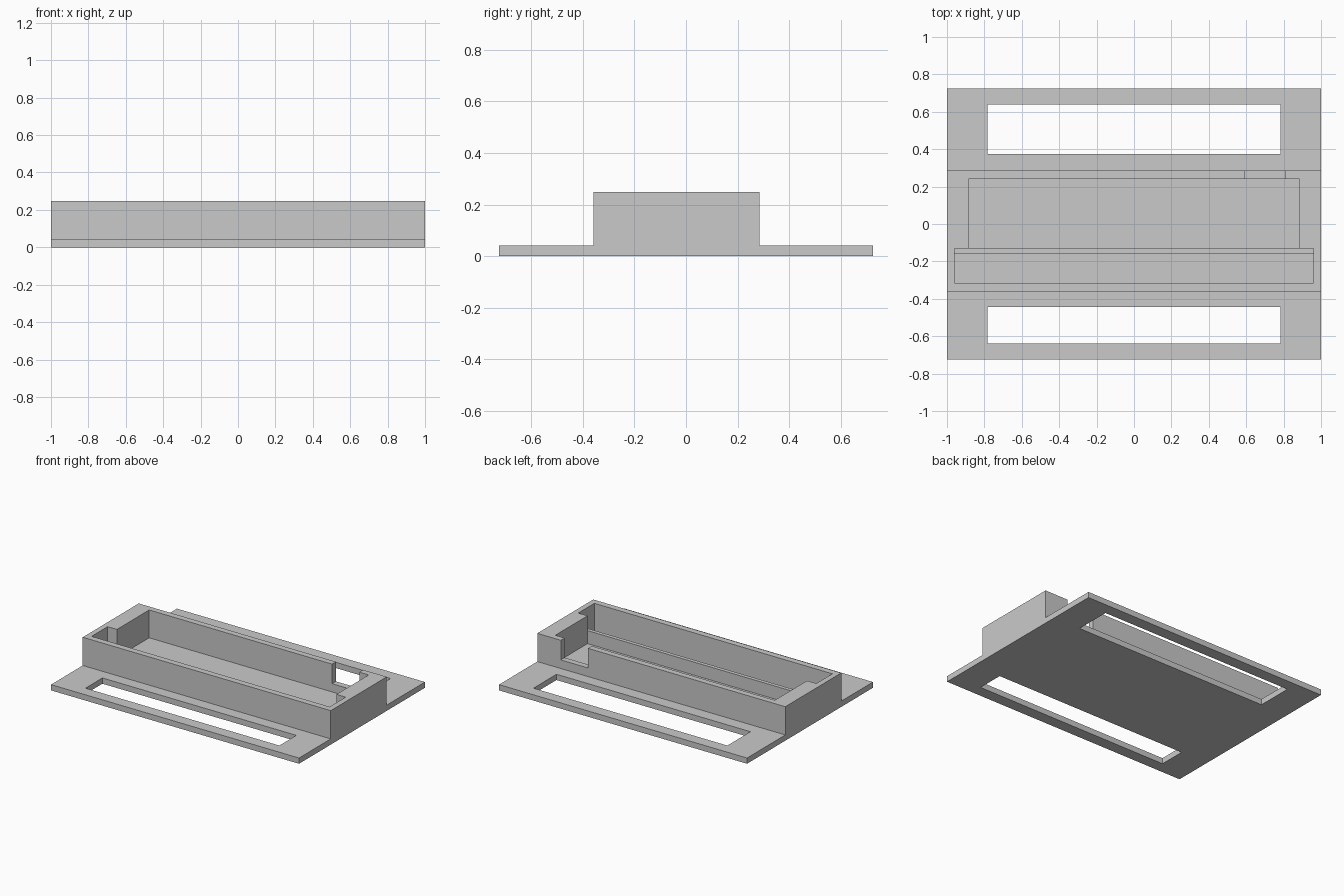
import bpy
import bmesh

cube = bpy.data.objects.get("Cube")
if cube:
    bpy.data.objects.remove(cube, do_unlink=True)

grey = bpy.data.materials.new("plain grey")
grey.use_nodes = True
grey.diffuse_color = (0.59, 0.59, 0.59, 1)
grey.node_tree.nodes["Principled BSDF"].inputs["Base Color"].default_value = (0.59, 0.59, 0.59, 1)


def extrude_profile(name, profile, half_width):
    """Extrude a closed (y, z) outline along x, centred on x = 0."""
    bm = bmesh.new()
    face = bm.faces.new([bm.verts.new((-half_width, y, z)) for y, z in profile])
    moved = bmesh.ops.extrude_face_region(bm, geom=[face])["geom"]
    verts = [v for v in moved if isinstance(v, bmesh.types.BMVert)]
    bmesh.ops.translate(bm, verts=verts, vec=(2 * half_width, 0, 0))
    bmesh.ops.recalc_face_normals(bm, faces=bm.faces)
    mesh = bpy.data.meshes.new(name)
    bm.to_mesh(mesh)
    bm.free()
    mesh.materials.append(grey)
    obj = bpy.data.objects.new(name, mesh)
    bpy.context.collection.objects.link(obj)
    return obj


def cut(target, name, half_width, y0, y1, z0, z1, x=0):
    """Cut a box-shaped opening, then remove the cutter."""
    cutter = extrude_profile(name, [(y0, z0), (y1, z0), (y1, z1), (y0, z1)], half_width)
    cutter.location.x = x
    cutter.hide_render = True
    mod = target.modifiers.new(name, "BOOLEAN")
    mod.operation = "DIFFERENCE"
    mod.solver = "EXACT"
    mod.object = cutter
    bpy.context.view_layer.objects.active = target
    bpy.ops.object.modifier_apply(modifier=name)
    bpy.data.objects.remove(cutter, do_unlink=True)


plate_top, top, above = 0.042, 0.248, 0.4
floor, ridge_top, notch_floor = 0.045, 0.14, 0.105

# Flanged body: flat plate with a raised housing across the middle
outline = [(-0.725, 0), (0.725, 0), (0.725, plate_top), (0.285, plate_top),
           (0.285, top), (-0.36, top), (-0.36, plate_top), (-0.725, plate_top)]
body = extrude_profile("flanged_housing", outline, 1.0)

# Long slots through the front and back flanges
cut(body, "front_slot", 0.782, -0.64, -0.445, -0.1, 0.1)
cut(body, "back_slot", 0.782, 0.375, 0.64, -0.1, 0.1)

# Wide front compartment, leaving a low ridge behind it
cut(body, "front_opening", 0.96, -0.315, -0.13, ridge_top, above)
cut(body, "front_pocket", 0.96, -0.315, -0.158, floor, above)

# Narrower main compartment
cut(body, "main_opening", 0.885, -0.2, 0.241, ridge_top, above)
cut(body, "main_pocket", 0.885, -0.13, 0.241, floor, above)

# Notch in the back wall, its sill above the compartment floor
cut(body, "cable_notch", 0.11, 0.2, 0.33, notch_floor, above, x=0.7)
